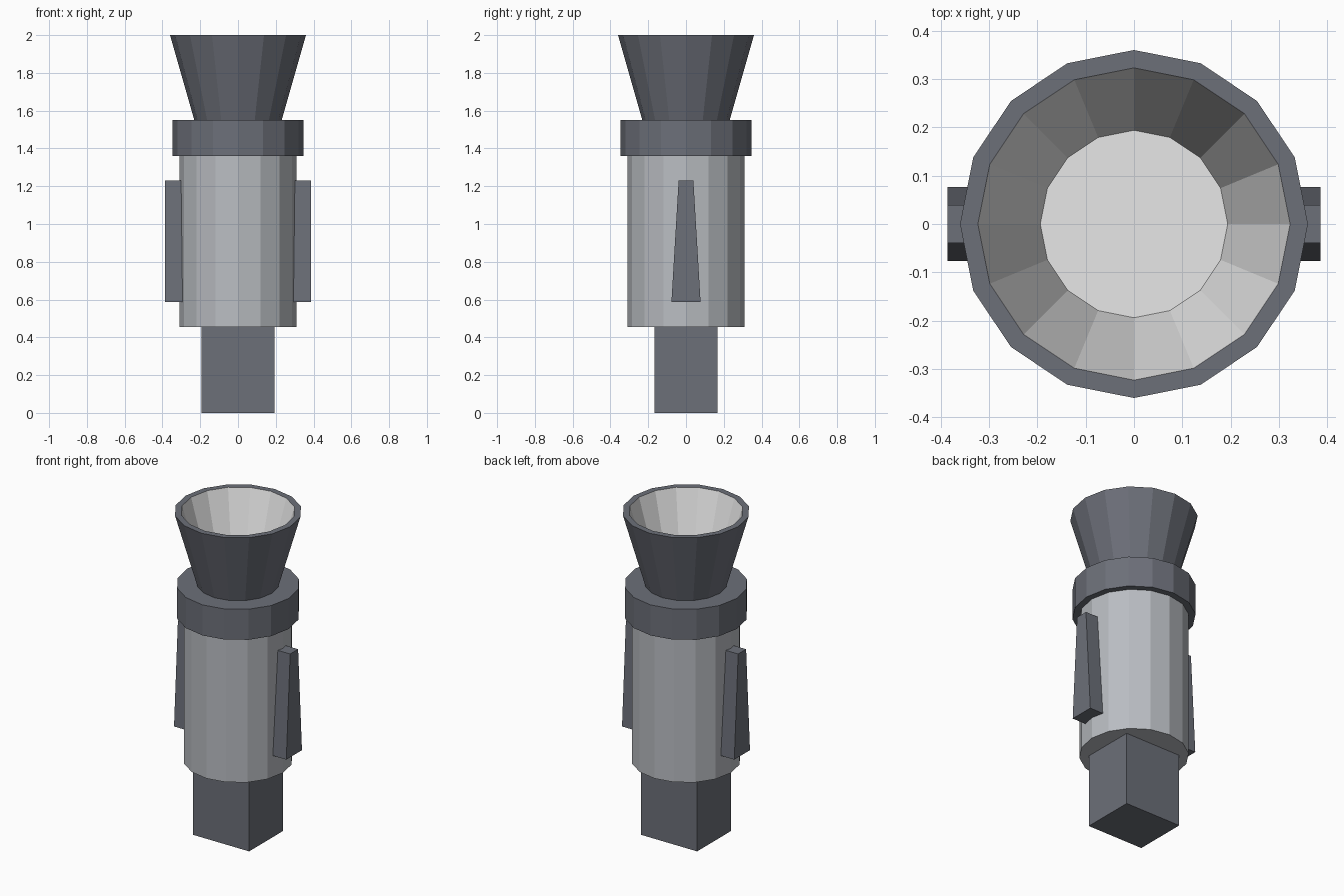
import bpy, bmesh, math

if "Cube" in bpy.data.objects:
    bpy.data.objects.remove(bpy.data.objects["Cube"])

SIDES = 16


def material(name, rgb):
    m = bpy.data.materials.new(name)
    m.diffuse_color = (*rgb, 1)
    m.use_nodes = True
    m.node_tree.nodes["Principled BSDF"].inputs["Base Color"].default_value = m.diffuse_color
    return m


DARK = material("dark_slate", (0.15, 0.16, 0.19))
STEEL = material("light_steel", (0.49, 0.51, 0.54))
PALE = material("pale_grey", (0.8, 0.8, 0.8))


def finish(name, bm, *mats):
    bmesh.ops.recalc_face_normals(bm, faces=bm.faces)
    mesh = bpy.data.meshes.new(name)
    bm.to_mesh(mesh)
    bm.free()
    for m in mats:
        mesh.materials.append(m)
    obj = bpy.data.objects.new(name, mesh)
    bpy.context.collection.objects.link(obj)
    return obj


def lathe(name, profile, *mats, inner_from=None):
    """Turn a (radius, z) profile, capping both ends; bands from inner_from use slot 1."""
    bm = bmesh.new()
    rings = []
    for r, z in profile:
        rings.append([bm.verts.new((r * math.cos(a), r * math.sin(a), z))
                      for a in (i * math.tau / SIDES for i in range(SIDES))])
    for k in range(len(rings) - 1):
        for i in range(SIDES):
            j = (i + 1) % SIDES
            f = bm.faces.new((rings[k][i], rings[k][j], rings[k + 1][j], rings[k + 1][i]))
            if inner_from is not None and k >= inner_from:
                f.material_index = 1
    bm.faces.new(rings[0])
    top = bm.faces.new(rings[-1])
    if inner_from is not None:
        top.material_index = 1
    return finish(name, bm, *mats)


def block(name, x0, x1, z0, z1, half_y0, half_y1, mat):
    """Box whose depth tapers from half_y0 at the bottom to half_y1 at the top."""
    bm = bmesh.new()
    bmesh.ops.create_cube(bm, size=2)
    for v in bm.verts:
        up = v.co.z > 0
        v.co = (x1 if v.co.x > 0 else x0,
                math.copysign(half_y1 if up else half_y0, v.co.y),
                z1 if up else z0)
    return finish(name, bm, mat)


# Square stem and cylindrical body with its collar
block("stem", -0.193, 0.193, 0, 0.48, 0.166, 0.166, DARK)
lathe("body", [(0.309, 0.456), (0.309, 1.54)], STEEL)
lathe("collar", [(0.348, 1.36), (0.348, 1.55)], DARK)

# Flared cup: outer wall, rim, pale inner wall and floor
lathe("flared_cup", [(0.23, 1.545), (0.36, 2.0), (0.323, 2.0), (0.194, 1.56)],
      DARK, PALE, inner_from=2)

# Tapered fins on both sides
for side, label in ((1, "right"), (-1, "left")):
    x0, x1 = sorted((side * 0.28, side * 0.386))
    block(label + "_fin", x0, x1, 0.588, 1.23, 0.077, 0.039, DARK)
